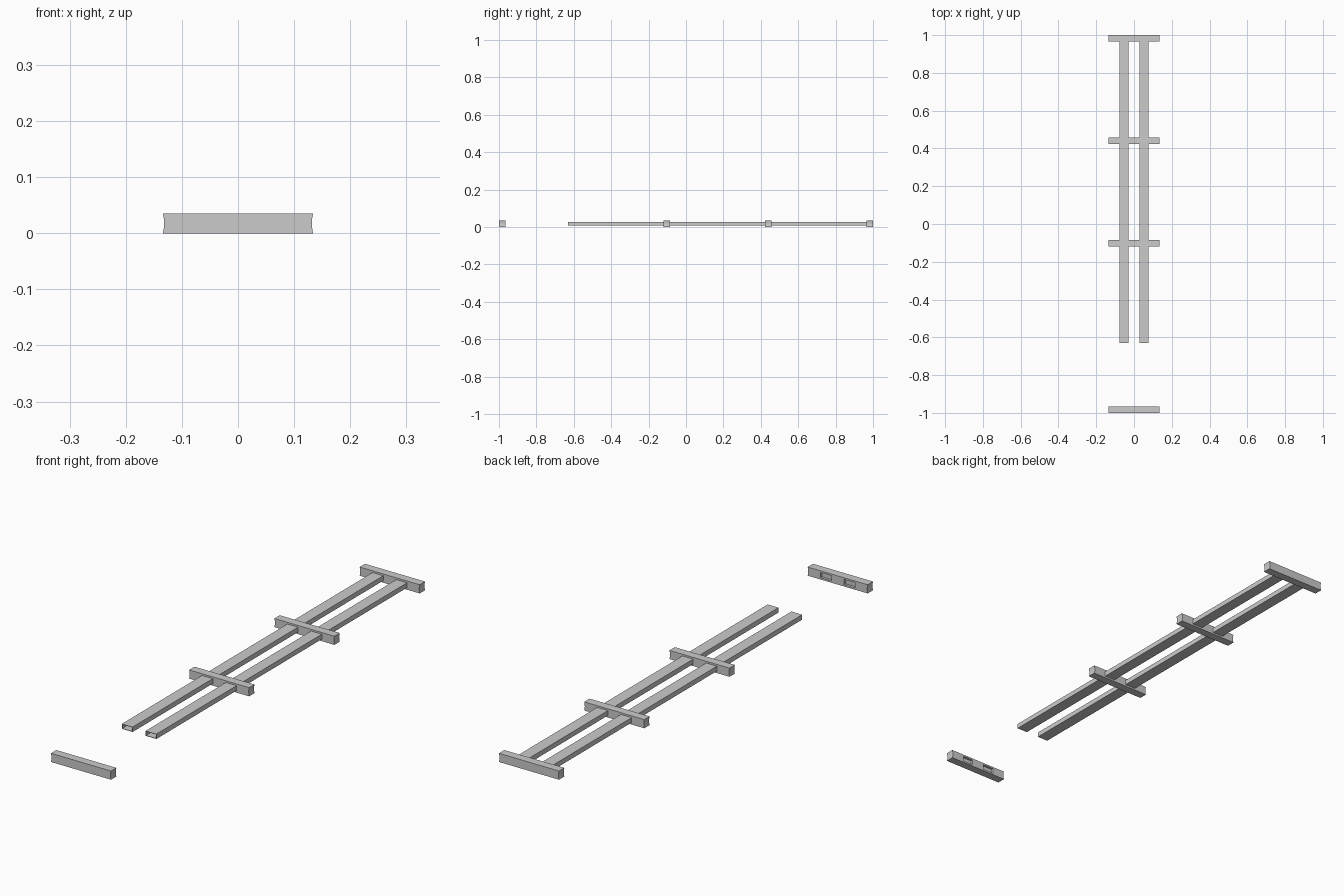
import bpy, bmesh, math

if "Cube" in bpy.data.objects:
    bpy.data.objects.remove(bpy.data.objects["Cube"])

RAIL_X, RAIL_W, RAIL_H, RAIL_Z = 0.053, 0.048, 0.02, 0.0175
WALL = 0.002
BAR_HALF, BAR_D, BAR_H = 0.134, 0.034, 0.035


def extrude_profile(name, outline, y0, y1, capped=True):
    """Sweep an x-z outline along y."""
    bm = bmesh.new()
    a = [bm.verts.new((x, y0, z)) for x, z in outline]
    b = [bm.verts.new((x, y1, z)) for x, z in outline]
    n = len(a)
    for i in range(n):
        j = (i + 1) % n
        bm.faces.new((a[i], a[j], b[j], b[i]))
    if capped:
        bm.faces.new(a[::-1])
        bm.faces.new(b)
    bmesh.ops.recalc_face_normals(bm, faces=bm.faces)
    mesh = bpy.data.meshes.new(name)
    bm.to_mesh(mesh)
    bm.free()
    obj = bpy.data.objects.new(name, mesh)
    bpy.context.collection.objects.link(obj)
    return obj


def rect(cx, cz, w, h):
    return [(cx + sx * w / 2, cz + sz * h / 2)
            for sx, sz in ((-1, -1), (1, -1), (1, 1), (-1, 1))]


# Bar outline with shallow concave ends
STEPS = 8
end = [(BAR_HALF - 0.0025 * math.sin(math.pi * i / STEPS), BAR_H * i / STEPS)
       for i in range(STEPS + 1)]
bar_outline = end + [(-x, z) for x, z in reversed(end)]


def crossbar(name, y, hole0, hole1):
    """Crossbar centred on y with two rail sockets cut from hole0 to hole1."""
    bar = extrude_profile(name, bar_outline, y - BAR_D / 2, y + BAR_D / 2)
    for s in (-1, 1):
        cutter = extrude_profile(name + "_socket_cutter",
                                 rect(s * RAIL_X, RAIL_Z, RAIL_W + 0.001, RAIL_H + 0.001),
                                 hole0, hole1)
        cutter.hide_render = True
        cutter.hide_set(True)
        mod = bar.modifiers.new("socket", 'BOOLEAN')
        mod.operation, mod.solver, mod.object = 'DIFFERENCE', 'EXACT', cutter


# Hollow rails, open at both ends
for s, side in ((-1, "left"), (1, "right")):
    rail = extrude_profile(side + "_rail", rect(s * RAIL_X, RAIL_Z, RAIL_W, RAIL_H),
                           -0.63, 0.976, capped=False)
    wall = rail.modifiers.new("wall", 'SOLIDIFY')
    wall.thickness, wall.offset, wall.use_even_offset = WALL, -1, True

# Crossbars: end bars have blind sockets, middle bars have through sockets
crossbar("front_crossbar", -0.983, -0.976, -0.9)
crossbar("back_crossbar", 0.983, 0.9, 0.976)
for i, y in enumerate((-0.103, 0.44)):
    crossbar(f"middle_crossbar_{i + 1}", y, y - 0.1, y + 0.1)
